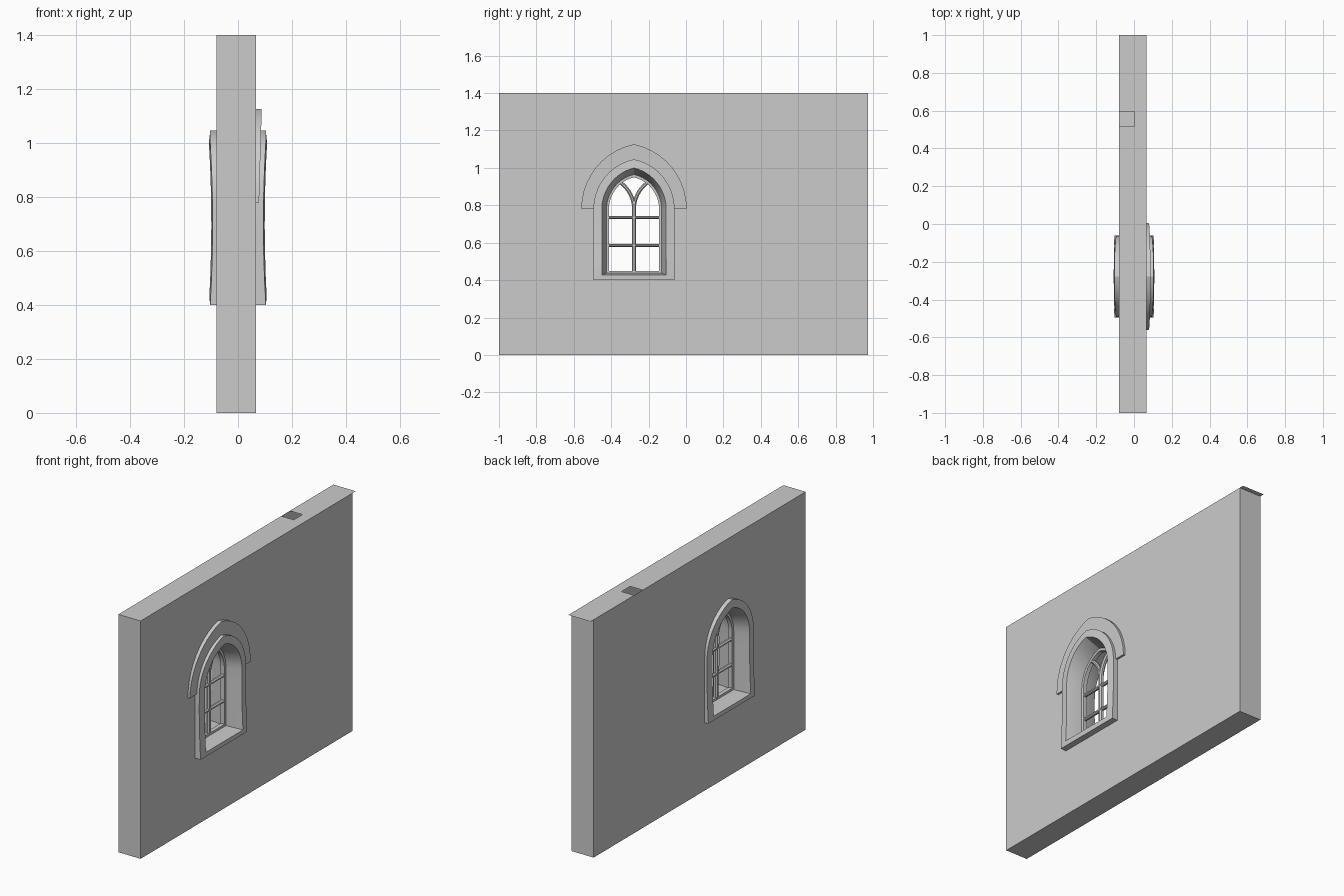
import bpy, bmesh
from math import acos, cos, sin
from mathutils import Vector

cube = bpy.data.objects.get("Cube")
if cube:
    bpy.data.objects.remove(cube)

stone = bpy.data.materials.new("grey stone")
stone.use_nodes = True
GREY = (0.6, 0.6, 0.6, 1)
stone.diffuse_color = GREY
stone.node_tree.nodes["Principled BSDF"].inputs["Base Color"].default_value = GREY

CENTRE, SPRING = -0.278, 0.78       # window axis and arch spring line
BACK, FACE = -0.079, 0.066          # the two wall faces
WALL_START, WALL_END, HEIGHT = -1, 0.972, 1.4


def finish(name, bm, smooth=True, fix_normals=True):
    if fix_normals:
        bmesh.ops.recalc_face_normals(bm, faces=bm.faces)
    mesh = bpy.data.meshes.new(name)
    bm.to_mesh(mesh)
    bm.free()
    mesh.materials.append(stone)
    obj = bpy.data.objects.new(name, mesh)
    bpy.context.collection.objects.link(obj)
    if smooth:
        bpy.ops.object.select_all(action="DESELECT")
        obj.select_set(True)
        bpy.context.view_layer.objects.active = obj
        bpy.ops.object.shade_smooth_by_angle(angle=0.5)
    return obj


def arch(half, top, bottom=None, steps=10):
    """Pointed arch in (y, z); with a bottom it is a closed outline."""
    rise = top - SPRING
    radius = (half ** 2 + rise ** 2) / (2 * half)
    end = acos((radius - half) / radius)
    right = [(half - radius + radius * cos(end * i / steps),
              SPRING + radius * sin(end * i / steps)) for i in range(steps + 1)]
    if bottom is not None:
        right = [(half, bottom + (SPRING - bottom) * i / 4) for i in range(4)] + right
    left = [(-y, z) for y, z in reversed(right[:-1])]
    return [(CENTRE + y, z) for y, z in right + left]


def loft(name, rails, closed):
    """Skin a ring of parallel rails into a solid strip."""
    bm = bmesh.new()
    rows = [[bm.verts.new(p) for p in rail] for rail in rails]
    count = len(rows[0])
    for a, b in zip(rows, rows[1:] + rows[:1]):
        for i in range(count if closed else count - 1):
            j = (i + 1) % count
            bm.faces.new((a[i], a[j], b[j], b[i]))
    if not closed:
        bm.faces.new([r[0] for r in rows])
        bm.faces.new([r[-1] for r in rows])
    return finish(name, bm)


def at(outline, depth):
    """Place an outline at a depth, constant or a function of height."""
    return [(depth(z) if callable(depth) else depth, y, z) for y, z in outline]


def bar(name, path, width=0.02, depth=0.014):
    """Chamfered glazing bar along a (y, z) path."""
    pts = [Vector(p) for p in path]
    sides = []
    for i, p in enumerate(pts):
        t = (pts[min(i + 1, len(pts) - 1)] - pts[max(i - 1, 0)]).normalized()
        sides.append(Vector((-t.y, t.x)) * width / 2)
    section = [(1, 0.4), (0.4, 1), (-0.4, 1), (-1, 0.4),
               (-1, -0.4), (-0.4, -1), (0.4, -1), (1, -0.4)]
    rails = [at([p + s * u for p, s in zip(pts, sides)], depth * v) for u, v in section]
    return loft(name, rails, False)


# Hollow wall: two pierced faces, ends and base
bm = bmesh.new()
rect = [(WALL_START, 0), (WALL_END, 0), (WALL_END, HEIGHT), (WALL_START, HEIGHT)]
opening = arch(0.2, 1.03, 0.415)
for x in (BACK, FACE):
    edges = []
    for outline in (rect, opening):
        vs = [bm.verts.new(p) for p in at(outline, x)]
        edges += [bm.edges.new((v, vs[i - 1])) for i, v in enumerate(vs)]
    made = bmesh.ops.triangle_fill(bm, edges=edges, use_beauty=True, use_dissolve=False)
    for f in made["geom"]:
        if isinstance(f, bmesh.types.BMFace):
            f.normal_update()
            if f.normal.x * (x - BACK - 0.01) < 0:
                f.normal_flip()
for (y0, z0), (y1, z1) in ((rect[0], rect[1]), (rect[1], rect[2]), (rect[3], rect[0])):
    bm.faces.new([bm.verts.new(p) for p in
                  ((BACK, y0, z0), (BACK, y1, z1), (FACE, y1, z1), (FACE, y0, z0))])
bmesh.ops.remove_doubles(bm, verts=bm.verts, dist=0.0001)
finish("wall", bm, smooth=False)

# Thin top sheet, overhanging one end, with a square hole beside the back face
bm = bmesh.new()
HOLE_X, HOLE_START, HOLE_END = 0.003, 0.515, 0.595
for x0, x1, y0, y1 in ((BACK, FACE, WALL_START, HOLE_START),
                       (HOLE_X, FACE, HOLE_START, HOLE_END),
                       (BACK, FACE, HOLE_END, 1)):
    bm.faces.new([bm.verts.new((x, y, HEIGHT)) for x, y in
                  ((x0, y0), (x1, y0), (x1, y1), (x0, y1))])
finish("wall_top", bm, smooth=False, fix_normals=False)

# Arched stone surround, splayed to the window on both sides
outer, inner = arch(0.217, 1.046, 0.4), arch(0.172, 1.0, 0.428)
throat = arch(0.147, 0.965, 0.438)


def bulge(base, sign):
    return lambda z: sign * (base + 0.009 * min(1, ((z - 0.7) / 0.3) ** 2))


loft("window_surround", [at(outer, bulge(0.094, -1)), at(inner, bulge(0.099, -1)),
                         at(throat, -0.015), at(throat, 0.015),
                         at(inner, bulge(0.099, 1)), at(outer, bulge(0.094, 1))], True)

# Hood moulding over the arch, on the +x face only
hood_out, hood_in = arch(0.282, 1.127), arch(0.205, 1.035)


def hood_face(z):
    return 0.078 + 0.01 * (z - SPRING) / 0.35


loft("hood_moulding", [at(hood_out, FACE - 0.002), at(hood_out, hood_face),
                       at(hood_in, hood_face), at(hood_in, FACE - 0.002)], False)

# Window frame and glazing bars
HALF, TOP, SILL = 0.134, 0.95, 0.45
frame_out, frame_in = arch(0.15, 0.968, 0.435), arch(HALF, TOP, SILL)
loft("window_frame", [at(frame_out, -0.014), at(frame_in, -0.012),
                      at(frame_in, 0.012), at(frame_out, 0.014)], True)
bar("mullion", [(CENTRE, SILL - 0.01), (CENTRE, 0.8)], 0.024)
for name, z in (("lower_crossbar", 0.585), ("upper_crossbar", 0.735)):
    bar(name, [(CENTRE - HALF - 0.005, z), (CENTRE + HALF + 0.005, z)], 0.018, 0.012)

# Curved tracery branching from the mullion
radius = (HALF ** 2 + (TOP - SPRING) ** 2) / (2 * HALF)
for name, sign in (("left_tracery", 1), ("right_tracery", -1)):
    bar(name, [(CENTRE + sign * radius * (1 - cos(0.115 * i)),
                SPRING + radius * sin(0.115 * i)) for i in range(9)])
